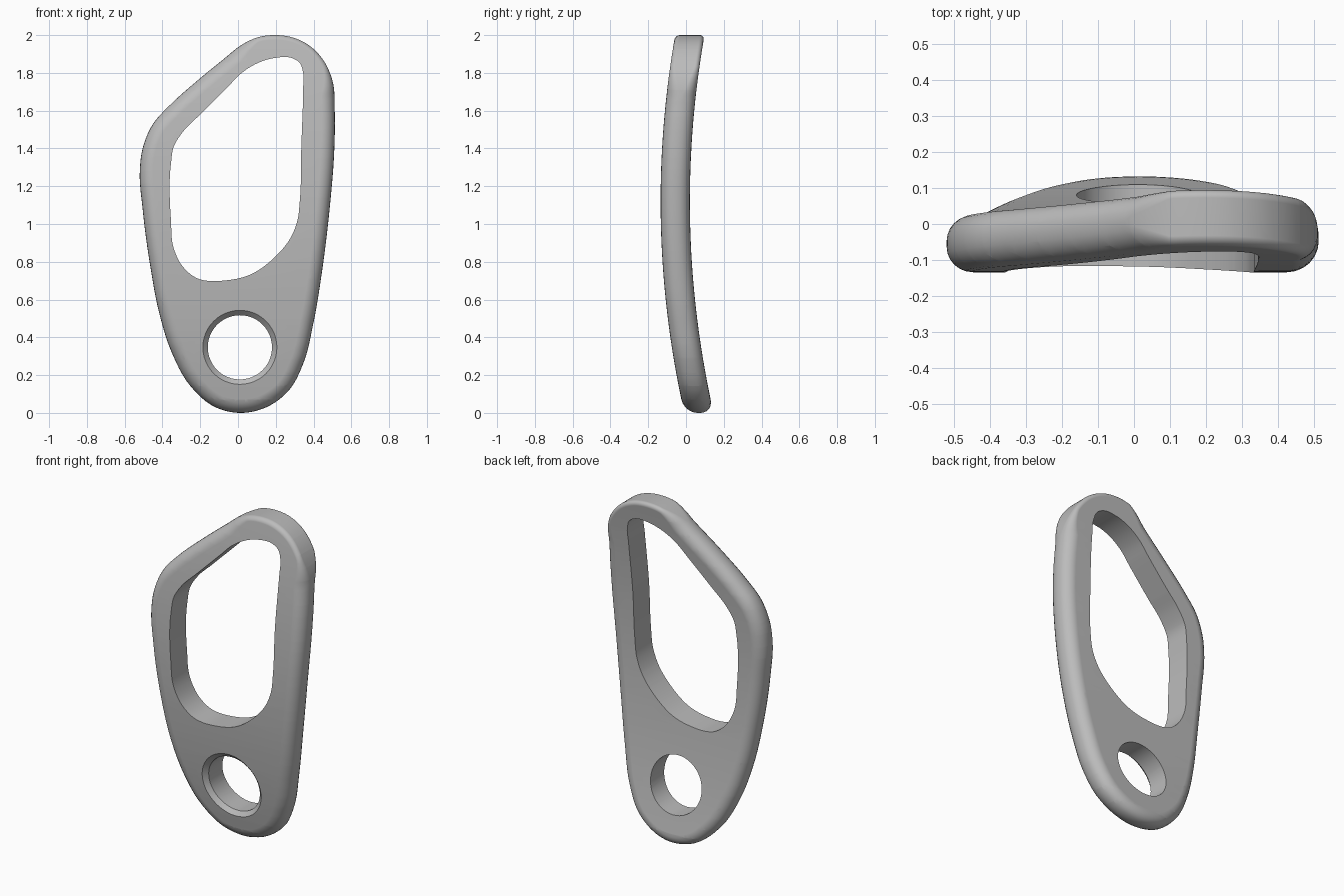
import bpy, bmesh, math
from mathutils import Vector
from mathutils.geometry import interpolate_bezier

if "Cube" in bpy.data.objects:
    bpy.data.objects.remove(bpy.data.objects["Cube"], do_unlink=True)

HALF = 0.0775          # half of the plate thickness
STEPS = 6              # samples per outline segment and per fillet quarter

# Counter-clockwise (x, z) control points
OUTER = [(0.02, 0), (0.15, 0.03), (0.27, 0.12), (0.345, 0.26), (0.4, 0.48),
         (0.445, 0.75), (0.485, 1.08), (0.51, 1.4), (0.512, 1.6), (0.5, 1.76),
         (0.45, 1.87), (0.37, 1.95), (0.28, 1.99), (0.2, 2), (0.11, 1.99),
         (0.03, 1.955), (-0.08, 1.87), (-0.22, 1.755), (-0.36, 1.63),
         (-0.45, 1.53), (-0.505, 1.4), (-0.52, 1.28), (-0.505, 1.08),
         (-0.465, 0.78), (-0.415, 0.52), (-0.355, 0.33), (-0.25, 0.14), (-0.12, 0.03)]
WINDOW = [(-0.15, 0.698), (-0.08, 0.7), (0.06, 0.73), (0.19, 0.82), (0.28, 0.93),
          (0.315, 1.02), (0.327, 1.12), (0.335, 1.4), (0.345, 1.72), (0.345, 1.8),
          (0.325, 1.855), (0.28, 1.88), (0.2, 1.88), (0.1, 1.85), (0.02, 1.8),
          (-0.05, 1.73), (-0.2, 1.58), (-0.29, 1.49), (-0.34, 1.41),
          (-0.355, 1.32), (-0.355, 1.02), (-0.34, 0.87), (-0.28, 0.76), (-0.21, 0.71)]


def smooth_loop(points):
    """Closed smooth curve through the control points."""
    pts = [Vector(p) for p in points]
    n = len(pts)
    tangents = []
    for i, p in enumerate(pts):
        a, b = p - pts[i - 1], pts[(i + 1) % n] - p
        tangents.append((a / a.length_squared + b / b.length_squared).normalized())
    out = []
    for i, p in enumerate(pts):
        j = (i + 1) % n
        reach = (pts[j] - p).length / 3
        out += interpolate_bezier(p, p + tangents[i] * reach,
                                  pts[j] - tangents[j] * reach, pts[j], STEPS + 1)[:-1]
    return [Vector((p[0], p[1])) for p in out]


def loft(name, rings):
    """Closed solid through rings of 3D points, capped at both ends."""
    bm = bmesh.new()
    loops = [[bm.verts.new(p) for p in ring] for ring in rings]
    n = len(loops[0])
    for a, b in zip(loops, loops[1:]):
        for i in range(n):
            j = (i + 1) % n
            bm.faces.new((a[i], a[j], b[j], b[i]))
    bm.faces.new(loops[0])
    bm.faces.new(loops[-1])
    bmesh.ops.recalc_face_normals(bm, faces=bm.faces)
    mesh = bpy.data.meshes.new(name)
    bm.to_mesh(mesh)
    bm.free()
    ob = bpy.data.objects.new(name, mesh)
    bpy.context.collection.objects.link(ob)
    return ob


def fillet_radius(p):
    """Soft rounding everywhere, tighter around the trimmed top corner."""
    t = min(max((p.x + 0.02) / 0.12, 0), 1) * min(max((p.y - 1.68) / 0.15, 0), 1)
    return 0.07 - 0.045 * t


# Plate body: rounded rim made from inset outlines
outline = smooth_loop(OUTER)
count = len(outline)
inward = []
for i in range(count):
    d = (outline[(i + 1) % count] - outline[i - 1]).normalized()
    inward.append(Vector((-d.y, d.x)))


def rim_ring(angle, side):
    ring = []
    for p, nrm in zip(outline, inward):
        r = fillet_radius(p)
        q = p + nrm * r * (1 - math.sin(angle))
        ring.append((q.x, side * (HALF - r * (1 - math.cos(angle))), q.y))
    return ring


angles = [math.pi / 2 * k / STEPS for k in range(STEPS + 1)]
plate = loft("plate", [rim_ring(a, -1) for a in angles]
             + [rim_ring(a, 1) for a in reversed(angles)])

# Slice the plate across its height so it can be bent
bm = bmesh.new()
bm.from_mesh(plate.data)
for k in range(1, 28):
    bmesh.ops.bisect_plane(bm, geom=bm.verts[:] + bm.edges[:] + bm.faces[:],
                           plane_co=(0, 0, 0.0713 * k), plane_no=(0, 0, 1))
bm.to_mesh(plate.data)
bm.free()

# Cutters: large window and chamfered round hole
window = smooth_loop(WINDOW)
window_cutter = loft("window_cutter", [[(p.x, y, p.y) for p in window] for y in (-0.3, 0.3)])


def circle(radius, y, sides=48):
    return [(0.01 + radius * math.cos(math.tau * k / sides), y,
             0.347 + radius * math.sin(math.tau * k / sides)) for k in range(sides)]


hole_cutter = loft("hole_cutter", [circle(0.197, -0.3), circle(0.197, -HALF - 0.001),
                                   circle(0.17, -HALF + 0.025), circle(0.17, 0.3)])
cutters = [window_cutter, hole_cutter]
for cutter in cutters:
    mod = plate.modifiers.new(cutter.name, 'BOOLEAN')
    mod.operation = 'DIFFERENCE'
    mod.solver = 'EXACT'
    mod.object = cutter
bpy.context.view_layer.update()
mesh = bpy.data.meshes.new_from_object(plate.evaluated_get(bpy.context.evaluated_depsgraph_get()))
plate.modifiers.clear()
plate.data = mesh
for cutter in cutters:
    bpy.data.objects.remove(cutter, do_unlink=True)

# Bend the plate backwards towards both ends
for v in mesh.vertices:
    v.co.y += 0.1 * (v.co.z - 1.12) ** 2 - 0.057

# Material and shading
grey = bpy.data.materials.new("plain grey")
grey.use_nodes = True
colour = (0.5, 0.5, 0.5, 1)
grey.diffuse_color = colour
grey.node_tree.nodes["Principled BSDF"].inputs["Base Color"].default_value = colour
mesh.materials.clear()
mesh.materials.append(grey)
bpy.ops.object.select_all(action='DESELECT')
plate.select_set(True)
bpy.context.view_layer.objects.active = plate
bpy.ops.object.shade_smooth_by_angle(angle=math.radians(30))
weighted = plate.modifiers.new("weighted_normals", 'WEIGHTED_NORMAL')
weighted.keep_sharp = True
